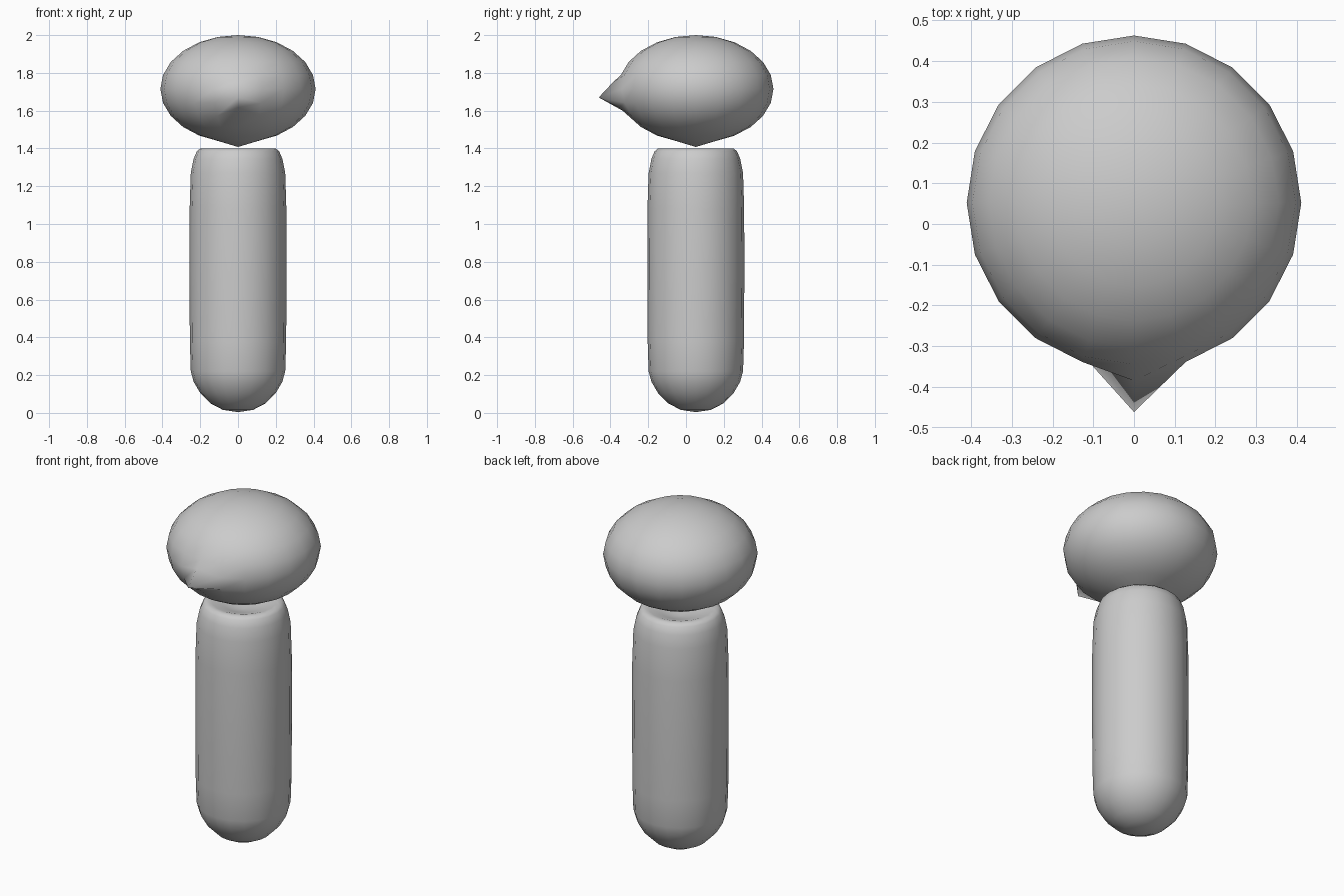
import bpy, bmesh
from math import sin, cos, pi, radians

if "Cube" in bpy.data.objects:
    bpy.data.objects.remove(bpy.data.objects["Cube"])

SIDES = 20
CY = 0.052  # both parts share this axis, behind the beak


def lathe(name, profile, tweak=None):
    """Spin (radius, z) points; the first and last points are poles."""
    bm = bmesh.new()
    low = bm.verts.new((0, CY, profile[0][1]))
    high = bm.verts.new((0, CY, profile[-1][1]))
    rings = [[bm.verts.new((r * sin(2 * pi * i / SIDES),
                            CY - r * cos(2 * pi * i / SIDES), z))
              for i in range(SIDES)] for r, z in profile[1:-1]]
    for i in range(SIDES):
        j = (i + 1) % SIDES
        bm.faces.new((low, rings[0][j], rings[0][i]))
        bm.faces.new((high, rings[-1][i], rings[-1][j]))
        for a, b in zip(rings, rings[1:]):
            bm.faces.new((a[i], a[j], b[j], b[i]))
    if tweak:
        tweak(rings)
    for f in bm.faces:
        f.smooth = True
    mesh = bpy.data.meshes.new(name)
    bm.to_mesh(mesh)
    bm.free()
    obj = bpy.data.objects.new(name, mesh)
    bpy.context.collection.objects.link(obj)
    return obj


# Body: rounded bottom, long shaft, shallow socket in the top
lathe("body", [(0, 0.004), (0.08, 0.016), (0.145, 0.05), (0.2, 0.105),
               (0.235, 0.165), (0.25, 0.22), (0.255, 0.38), (0.257, 0.75),
               (0.256, 1.08), (0.25, 1.27), (0.235, 1.345), (0.218, 1.385),
               (0.2, 1.4), (0.17, 1.398), (0.1, 1.375), (0, 1.35)])


# Beak: pull the front column of head vertices forward
def pull_beak(rings):
    for ring, y, z in ((3, -0.355, 1.617), (4, -0.462, 1.67), (5, -0.385, 1.752)):
        rings[ring][0].co = (0, y, z)


# Head: flattened ball with a small point underneath
head = [(0, 1.408)]
head += [(0.411 * cos(radians(a)), 1.715 + 0.285 * sin(radians(a)))
         for a in range(-75, 90, 15)]
head.append((0, 2.0))
lathe("head", head, pull_beak)
